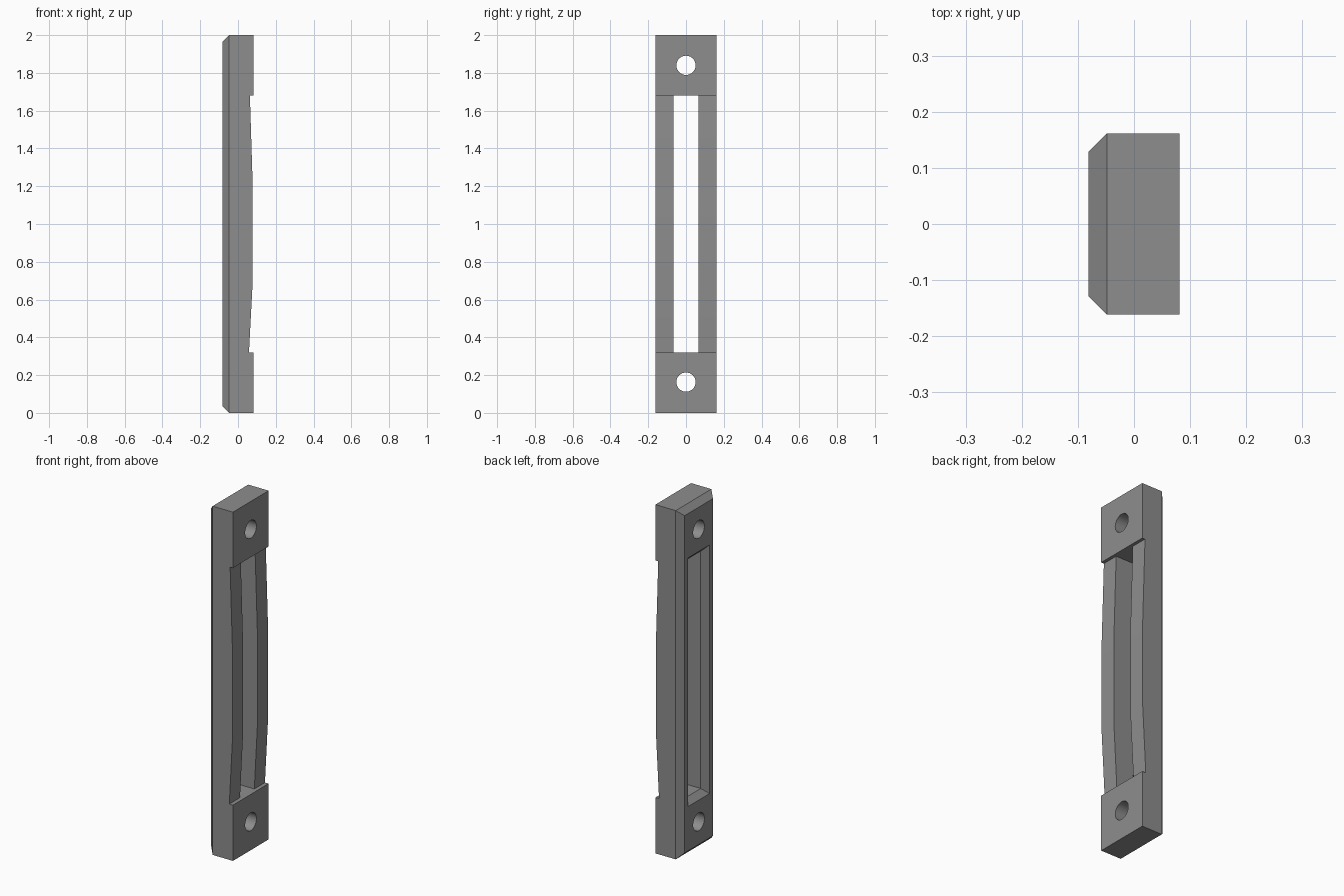
import bpy, bmesh, math
from mathutils import Matrix

if "Cube" in bpy.data.objects:
    bpy.data.objects.remove(bpy.data.objects["Cube"])

HX, HY, BEVEL = 0.081, 0.1615, 0.033   # half thickness, half width, edge chamfer
SLOT_Y, SLOT_Z = 0.065, 0.68           # half size of the long slot

grey = bpy.data.materials.new("dark_grey")
grey.diffuse_color = (0.27, 0.27, 0.27, 1)
grey.use_nodes = True
grey.node_tree.nodes["Principled BSDF"].inputs["Base Color"].default_value = grey.diffuse_color


def make_object(name, bm):
    bmesh.ops.recalc_face_normals(bm, faces=bm.faces[:])
    mesh = bpy.data.meshes.new(name)
    bm.to_mesh(mesh)
    bm.free()
    mesh.materials.append(grey)
    ob = bpy.data.objects.new(name, mesh)
    bpy.context.collection.objects.link(ob)
    return ob


def loft(name, rings):
    """Closed solid through rings of equally many points."""
    bm = bmesh.new()
    loops = [[bm.verts.new(p) for p in ring] for ring in rings]
    n = len(loops[0])
    for a, b in zip(loops, loops[1:]):
        for i in range(n):
            j = (i + 1) % n
            bm.faces.new((a[i], a[j], b[j], b[i]))
    bm.faces.new(loops[0])
    bm.faces.new(loops[-1])
    return make_object(name, bm)


def rect(x, hy, hz):
    """Upright rectangle centred on the middle of the bar."""
    return [(x, -hy, 1 - hz), (x, hy, 1 - hz), (x, hy, 1 + hz), (x, -hy, 1 + hz)]


# Bar with a chamfered left face
frame = loft("slotted_frame", [rect(-HX, HY - BEVEL, 1 - BEVEL),
                               rect(-HX + BEVEL, HY, 1), rect(HX, HY, 1)])

# Long slot, flared at 45 degrees on the left
e = 0.02
slot = loft("slot_cutter", [
    rect(-HX - e, SLOT_Y + BEVEL + e, SLOT_Z + BEVEL + e),
    rect(-HX + BEVEL, SLOT_Y, SLOT_Z), rect(HX + e, SLOT_Y, SLOT_Z)])

# Bowed relief across the right side of both rails
bow = [(0.058, 0.32), (0.078, 0.70), (0.078, 1.20), (0.063, 1.68), (0.2, 1.68), (0.2, 0.32)]
relief = loft("relief_cutter", [[(x, y, z) for x, z in bow] for y in (-0.3, 0.3)])
cutters = [slot, relief]

# Screw holes
for z in (0.163, 1.84):
    bm = bmesh.new()
    bmesh.ops.create_cone(bm, cap_ends=True, segments=32, radius1=0.051, radius2=0.051, depth=0.5,
                          matrix=Matrix.Translation((0, 0, z)) @ Matrix.Rotation(math.pi / 2, 4, 'Y'))
    cutters.append(make_object("screw_hole_cutter", bm))

for c in cutters:
    mod = frame.modifiers.new(c.name, 'BOOLEAN')
    mod.operation, mod.solver, mod.object = 'DIFFERENCE', 'EXACT', c

# Apply the cuts and remove the cutters
deps = bpy.context.evaluated_depsgraph_get()
result = bpy.data.meshes.new_from_object(frame.evaluated_get(deps))
frame.modifiers.clear()
frame.data = result
for c in cutters:
    bpy.data.objects.remove(c)

bpy.context.view_layer.objects.active = frame
frame.select_set(True)
bpy.ops.object.shade_smooth_by_angle(angle=math.radians(25))
